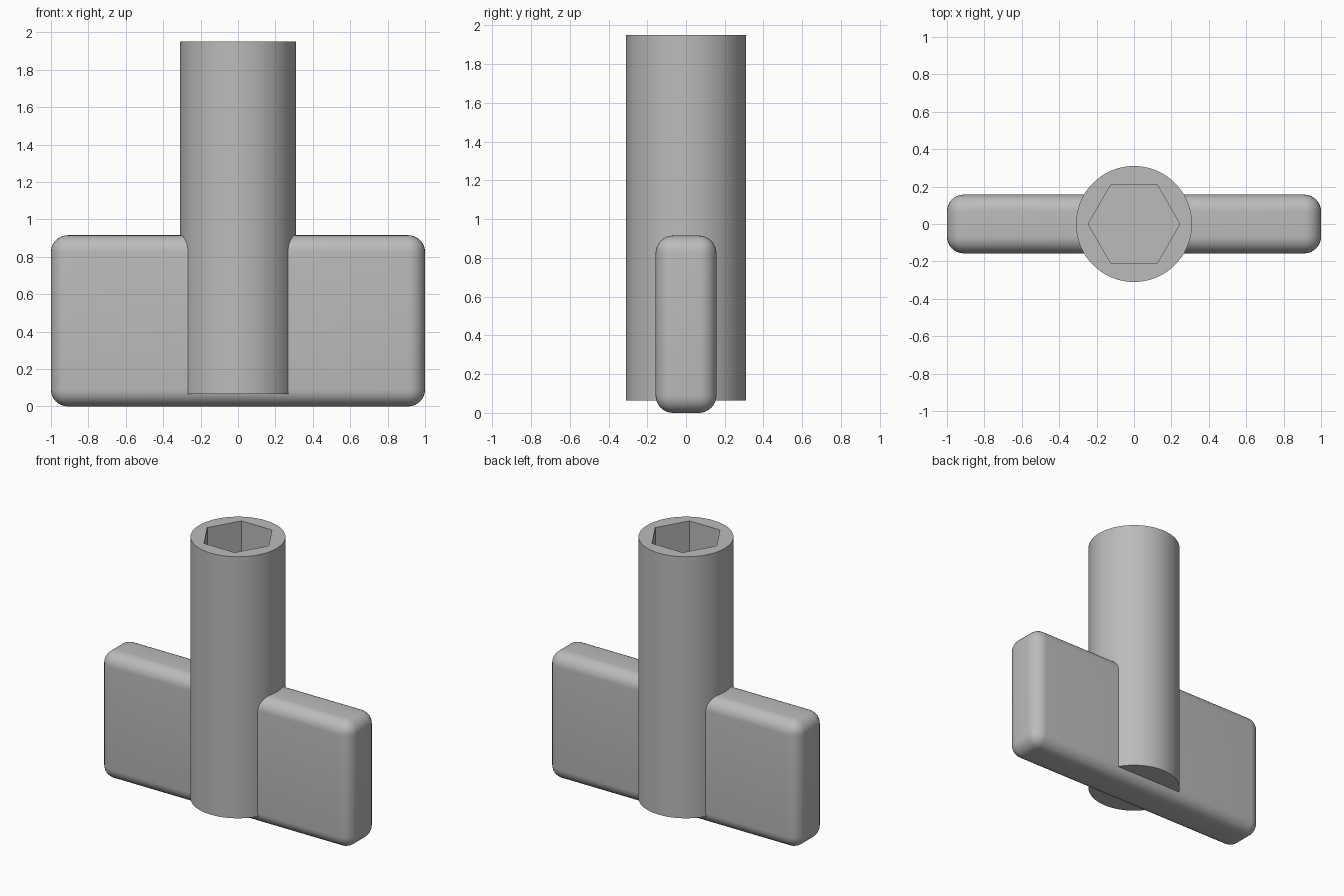
import bpy, bmesh
from math import pi, cos, sin, radians

if "Cube" in bpy.data.objects:
    bpy.data.objects.remove(bpy.data.objects["Cube"], do_unlink=True)

grey = bpy.data.materials.new("plain grey")
grey.use_nodes = True
grey.diffuse_color = (0.5, 0.5, 0.5, 1)
grey.node_tree.nodes["Principled BSDF"].inputs["Base Color"].default_value = grey.diffuse_color

SIDES = 72


def finish(name, bm):
    bmesh.ops.recalc_face_normals(bm, faces=bm.faces)
    mesh = bpy.data.meshes.new(name)
    bm.to_mesh(mesh)
    bm.free()
    mesh.materials.append(grey)
    obj = bpy.data.objects.new(name, mesh)
    bpy.context.collection.objects.link(obj)
    bpy.ops.object.select_all(action="DESELECT")
    obj.select_set(True)
    bpy.context.view_layer.objects.active = obj
    bpy.ops.object.shade_smooth_by_angle(angle=radians(35))
    return obj


def ring(bm, radius, z, hexagon=False):
    verts = []
    for i in range(SIDES):
        a = 2 * pi * i / SIDES
        r = radius
        if hexagon:  # distance to the flat side at this angle
            r *= cos(pi / 6) / cos(a % (pi / 3) - pi / 6)
        verts.append(bm.verts.new((r * cos(a), r * sin(a), z)))
    return verts


# Round shaft with a hexagonal socket sunk into its top
bm = bmesh.new()
rings = [ring(bm, 0.31, 0.065), ring(bm, 0.31, 1.95),
         ring(bm, 0.245, 1.95, True), ring(bm, 0.245, 0.95, True)]
for low, high in zip(rings, rings[1:]):
    for i in range(SIDES):
        j = (i + 1) % SIDES
        bm.faces.new((low[i], low[j], high[j], high[i]))
bm.faces.new(rings[0])
bm.faces.new(rings[-1])
finish("socket_shaft", bm)

# Flat grip with rounded edges, running through the shaft
bm = bmesh.new()
bmesh.ops.create_cube(bm, size=1)
bmesh.ops.scale(bm, verts=bm.verts, vec=(2, 0.314, 0.915))
bmesh.ops.translate(bm, verts=bm.verts, vec=(0, 0, 0.4575))
bmesh.ops.bevel(bm, geom=bm.edges[:], offset=0.09, segments=8,
                profile=0.5, affect="EDGES")
finish("grip_bar", bm)
